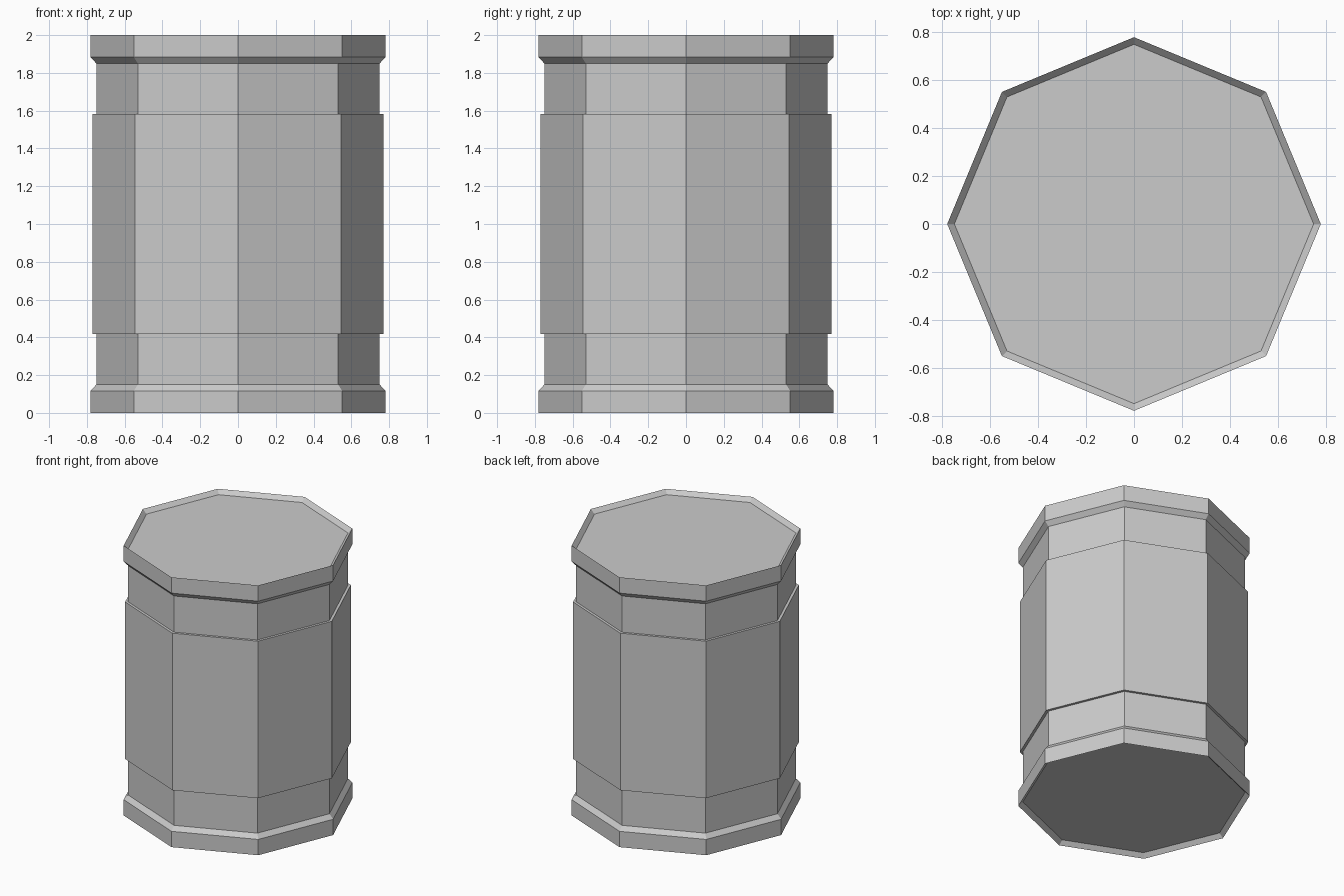
import bpy
import bmesh
from math import pi, cos, sin

if "Cube" in bpy.data.objects:
    bpy.data.objects.remove(bpy.data.objects["Cube"])

SIDES = 8
HEIGHT = 2.0

# Lower half of the barrel outline as (radius, height), from the recessed base up
half = [
    (0.75, 0.03),    # recessed end cap
    (0.78, 0.0),     # rim lip
    (0.78, 0.117),   # rim wall
    (0.75, 0.15),    # rim chamfer
    (0.75, 0.418),   # body
    (0.77, 0.418),   # step out to the middle band
]
# Mirror the outline to get the upper half
profile = half + [(r, HEIGHT - z) for r, z in reversed(half)]


def lathe(name, outline, sides):
    """Spin an outline into a flat-shaded prism with capped ends."""
    bm = bmesh.new()
    rings = [[bm.verts.new((r * cos(2 * pi * i / sides), r * sin(2 * pi * i / sides), z))
              for i in range(sides)] for r, z in outline]
    for low, high in zip(rings, rings[1:]):
        for i in range(sides):
            j = (i + 1) % sides
            bm.faces.new((low[i], low[j], high[j], high[i]))
    bm.faces.new(rings[0][::-1])
    bm.faces.new(rings[-1])
    bmesh.ops.recalc_face_normals(bm, faces=bm.faces)
    mesh = bpy.data.meshes.new(name)
    bm.to_mesh(mesh)
    bm.free()
    obj = bpy.data.objects.new(name, mesh)
    bpy.context.collection.objects.link(obj)
    return obj


# Octagonal barrel with rims, raised middle band and recessed ends
lathe("barrel", profile, SIDES)
